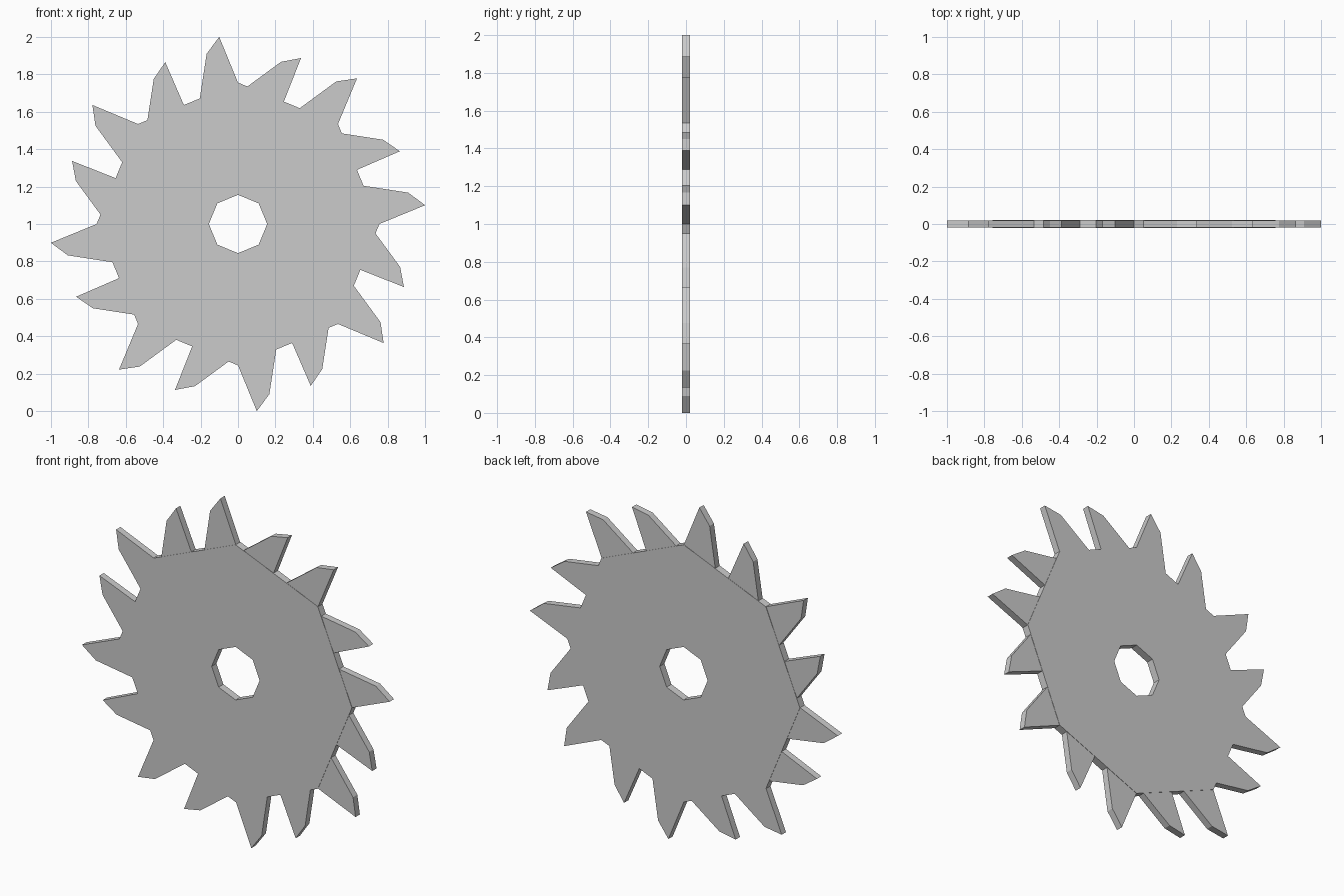
import bpy, bmesh
from math import cos, sin, pi

if "Cube" in bpy.data.objects:
    bpy.data.objects.remove(bpy.data.objects["Cube"])

SIDES = 8
BODY_R, HOLE_R = 0.756, 0.156
BODY_HALF, TOOTH_HALF = 0.022, 0.02
CENTRE_Z = 1.0


def turn(p, step):
    """Rotate an (x, z) point clockwise by a number of eighth turns."""
    a = step * 2 * pi / SIDES
    return (p[0] * cos(a) + p[1] * sin(a), p[1] * cos(a) - p[0] * sin(a))


def finish(name, bm):
    bmesh.ops.recalc_face_normals(bm, faces=bm.faces)
    mesh = bpy.data.meshes.new(name)
    bm.to_mesh(mesh)
    bm.free()
    obj = bpy.data.objects.new(name, mesh)
    obj.location.z = CENTRE_Z
    bpy.context.collection.objects.link(obj)
    return obj


# Octagonal plate with an octagonal arbor hole
bm = bmesh.new()
rings = []
for r, y in ((HOLE_R, -BODY_HALF), (BODY_R, -BODY_HALF),
             (BODY_R, BODY_HALF), (HOLE_R, BODY_HALF)):
    pts = [turn((0, r), i) for i in range(SIDES)]
    rings.append([bm.verts.new((x, y, z)) for x, z in pts])
for k in range(4):
    a, b = rings[k], rings[(k + 1) % 4]
    for i in range(SIDES):
        j = (i + 1) % SIDES
        bm.faces.new((a[i], a[j], b[j], b[i]))
finish("blade_plate", bm)

# Two raked teeth on each side of the octagon, a touch thinner than the plate
teeth = (
    ((0.05, 0.735), (0.23, 0.867), (0.337, 0.887), (0.245, 0.654)),
    ((0.33, 0.619), (0.525, 0.762), (0.6364, 0.7785), (0.5345, 0.5345)),
)
bm = bmesh.new()
for step in range(SIDES):
    for profile in teeth:
        pts = [turn(p, step) for p in profile]
        front = [bm.verts.new((x, -TOOTH_HALF, z)) for x, z in pts]
        back = [bm.verts.new((x, TOOTH_HALF, z)) for x, z in pts]
        bm.faces.new(front)
        bm.faces.new(back[::-1])
        for i in range(4):
            j = (i + 1) % 4
            bm.faces.new((front[i], back[i], back[j], front[j]))
finish("blade_teeth", bm)
